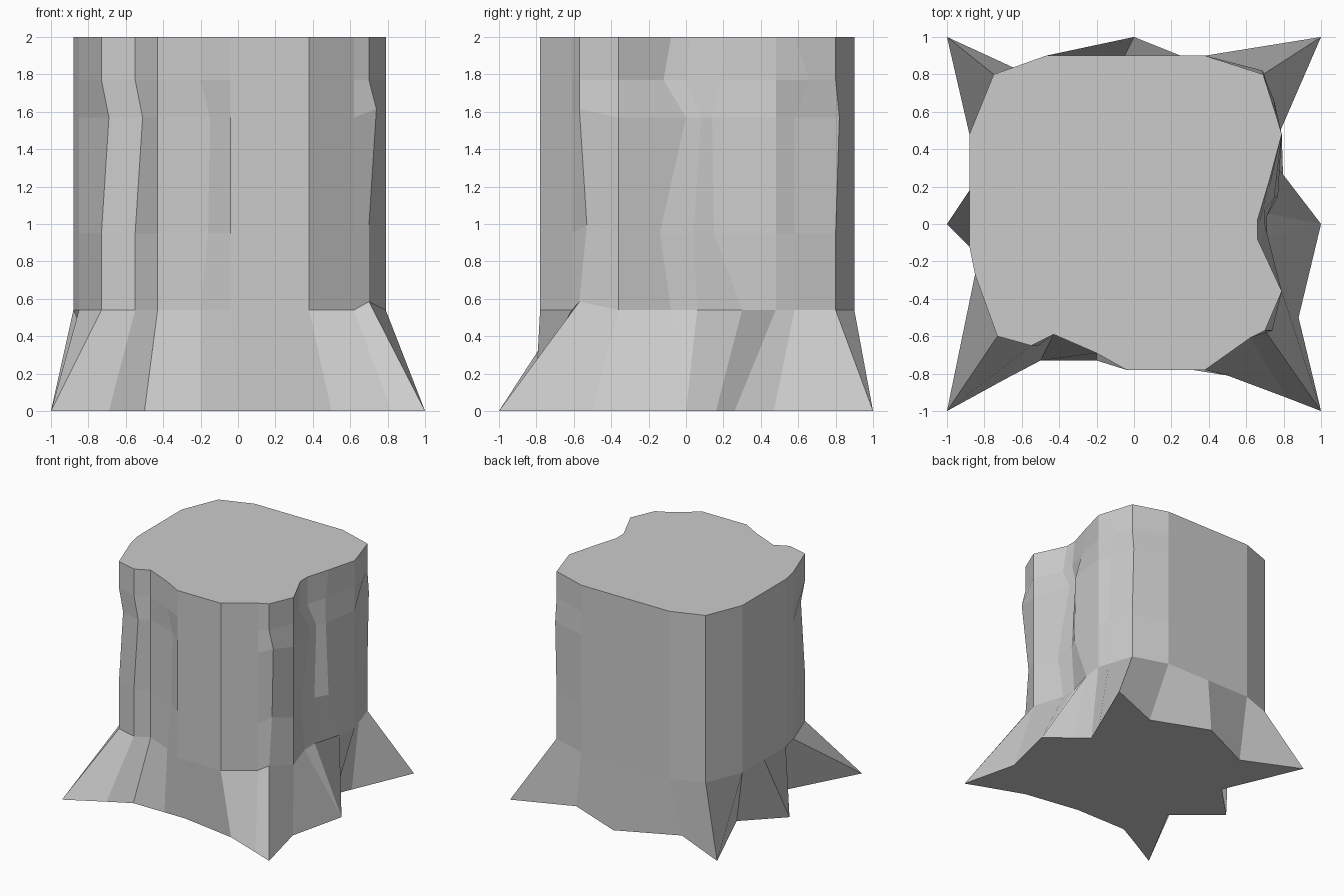
import bpy, bmesh

if "Cube" in bpy.data.objects:
    bpy.data.objects.remove(bpy.data.objects["Cube"])

# Columns of bark, counter-clockwise: trunk outline (x, y) and root outline (x, y)
columns = [
    (-.73, -.60, -1, -1), (-.55, -.65, -.69, -.83), (-.43, -.59, -.5, -.73),
    (-.20, -.69, -.2, -.73), (-.04, -.78, 0, -.73), (.38, -.78, .5, -.81),
    (.62, -.61, .82, -.93), (.70, -.57, 1, -1), (.79, -.36, .88, -.5),
    (.66, -.08, 1, 0), (.66, .02, 1, 0), (.72, .22, .8, .16),
    (.79, .48, .68, .26), (.76, .58, .77, .47), (.69, .80, 1, 1),
    (.38, .90, .5, .8), (-.05, .90, 0, 1), (-.47, .90, -.5, .77),
    (-.75, .80, -1, 1), (-.88, .48, -.7, .3), (-.88, .18, -1, 0),
    (-.88, -.12, -.63, -.31), (-.85, -.27, -1, -1),
]

# Trunk rings: height and small (dx, dy) shifts of single columns
rings = [
    (.54, {10: (.04, .04), 9: (.04, 0), 11: (.05, .08)}),
    (.95, {3: (.04, 0), 7: (0, .04), 9: (.05, -.06), 10: (.05, .02), 11: (.05, -.07)}),
    (1.57, {0: (.04, 0), 1: (.04, 0), 3: (.05, 0), 7: (.04, 0), 9: (.04, .08),
            10: (.04, .06), 11: (.03, -.08), 13: (-.02, 0), 14: (0, .02)}),
    (1.77, {9: (.01, -.04), 10: (.01, -.02), 11: (0, -.04), 13: (-.01, .08)}),
    (2.0, {}),
]

bm = bmesh.new()
loops = [[bm.verts.new((c[2], c[3], 0)) for c in columns]]
for z, shifts in rings:
    loop = []
    for i, c in enumerate(columns):
        dx, dy = shifts.get(i, (0, 0))
        lift = .045 if i == 7 and z < 1.7 else 0
        loop.append(bm.verts.new((c[0] + dx, c[1] + dy, z + lift)))
    loops.append(loop)

# Bark walls and flared roots
n = len(columns)
for low, high in zip(loops, loops[1:]):
    for i in range(n):
        j = (i + 1) % n
        bm.faces.new((low[i], low[j], high[j], high[i]))

# Cut top and flat underside
bm.faces.new(loops[-1])
bm.faces.new(loops[0][::-1])
bmesh.ops.remove_doubles(bm, verts=bm.verts, dist=.001)
bmesh.ops.triangulate(bm, faces=[f for f in bm.faces if len(f.verts) > 4])

mesh = bpy.data.meshes.new("tree_stump")
bm.to_mesh(mesh)
bm.free()
stump = bpy.data.objects.new("tree_stump", mesh)
bpy.context.collection.objects.link(stump)
